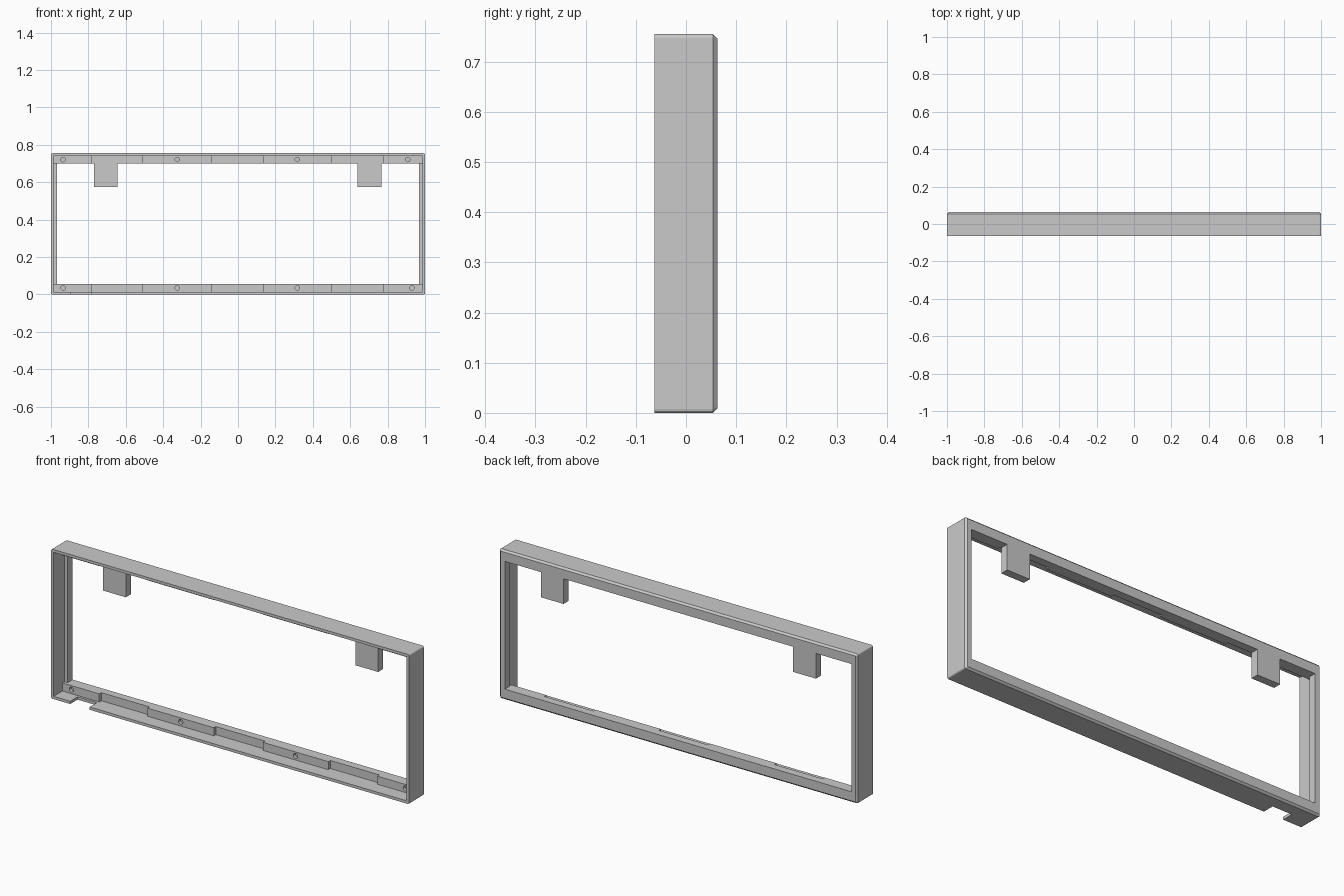
import bpy
import bmesh
from math import cos, sin, pi
from mathutils import Vector

if "Cube" in bpy.data.objects:
    bpy.data.objects.remove(bpy.data.objects["Cube"])

# Overall sizes
HEIGHT, FRONT, BACK = 0.755, -0.063, 0.063
WALL, CHAMFER = 0.014, 0.009
LEDGE_LOW, LEDGE_HIGH = 0.055, 0.70   # window limits in z
PROUD, RECESS = 0.007, 0.023          # front of the bosses and of the thin ledge
WINDOW_X, POCKET_X = 0.968, 1 - WALL

grey = bpy.data.materials.new("grey plastic")
grey.use_nodes = True
colour = (0.59, 0.59, 0.59, 1)
grey.diffuse_color = colour
grey.node_tree.nodes["Principled BSDF"].inputs["Base Color"].default_value = colour


def finish(name, bm):
    bm.normal_update()
    bmesh.ops.recalc_face_normals(bm, faces=bm.faces)
    if bm.calc_volume(signed=True) < 0:
        bmesh.ops.reverse_faces(bm, faces=bm.faces)
    mesh = bpy.data.meshes.new(name)
    bm.to_mesh(mesh)
    bm.free()
    mesh.materials.append(grey)
    bpy.context.collection.objects.link(bpy.data.objects.new(name, mesh))


def rect_loop(bm, y, half, low, high, radius=0):
    """Rectangle of vertices facing y, with four points round each corner."""
    loop = []
    for k in range(4):
        x = (half - radius) * (1 if k in (0, 3) else -1)
        z = high - radius if k < 2 else low + radius
        for j in range(4):
            a = (k + j / 3) * pi / 2
            loop.append(bm.verts.new((x + radius * cos(a), y, z + radius * sin(a))))
    return loop


def bridge(bm, a, b):
    for i in range(len(a)):
        bm.faces.new((a[i - 1], a[i], b[i], b[i - 1]))


# Frame: outer wall, chamfered back, window, ledge and front pocket in one ring
bm = bmesh.new()
rings = [
    rect_loop(bm, FRONT, 1, 0, HEIGHT, 0.008),
    rect_loop(bm, BACK - CHAMFER, 1, 0, HEIGHT, 0.008),
    rect_loop(bm, BACK, 1 - CHAMFER, CHAMFER, HEIGHT - CHAMFER, 0.003),
    rect_loop(bm, BACK, WINDOW_X, LEDGE_LOW, LEDGE_HIGH),
    rect_loop(bm, RECESS, WINDOW_X, LEDGE_LOW, LEDGE_HIGH),
    rect_loop(bm, RECESS, POCKET_X, WALL, HEIGHT - WALL),
    rect_loop(bm, FRONT, POCKET_X, WALL, HEIGHT - WALL),
]
for i, ring in enumerate(rings):
    bridge(bm, rings[i - 1], ring)
bmesh.ops.remove_doubles(bm, verts=bm.verts, dist=0.0001)

# Cable notch through the bottom wall
NOTCH_LEFT, NOTCH_RIGHT, NOTCH_BACK = -0.893, -0.785, -0.005
for co, normal in (((NOTCH_LEFT, 0, 0), (1, 0, 0)), ((NOTCH_RIGHT, 0, 0), (1, 0, 0)),
                   ((0, NOTCH_BACK, 0), (0, 1, 0))):
    floor = [f for f in bm.faces if f.calc_center_median().z < WALL + 0.001]
    parts = set(floor) | {e for f in floor for e in f.edges} | {v for f in floor for v in f.verts}
    bmesh.ops.bisect_plane(bm, geom=list(parts), dist=0.00001, plane_co=co, plane_no=normal)
gap = []
for f in bm.faces:
    c = f.calc_center_median()
    if NOTCH_LEFT < c.x < NOTCH_RIGHT and c.y < NOTCH_BACK and c.z < WALL + 0.001:
        gap.append(f)
bmesh.ops.delete(bm, geom=gap, context="FACES")
for e in [e for e in bm.edges if e.is_boundary and all(v.co.z < 0.001 for v in e.verts)]:
    a, b = e.verts
    top = [min(bm.verts, key=lambda v: (v.co - p.co - Vector((0, 0, WALL))).length) for p in (b, a)]
    bm.faces.new((a, b, *top))
finish("frame", bm)


# Screw bosses: raised blocks on the ledge, each with a round hole
def boss(name, x0, x1, z0, z1, hole_x, hole_z):
    bm = bmesh.new()
    outline = [(x0, z0), (x1, z0), (x1, z1), (x0, z1)]
    hole = [(hole_x + 0.012 * cos(i * pi / 10), hole_z + 0.012 * sin(i * pi / 10))
            for i in range(20)]
    loops = {}
    for y in (PROUD, RECESS + 0.001):
        loops[y] = [[bm.verts.new((x, y, z)) for x, z in path] for path in (outline, hole)]
        edges = [bm.edges.new((lp[i - 1], lp[i])) for lp in loops[y] for i in range(len(lp))]
        bmesh.ops.triangle_fill(bm, use_beauty=True, edges=edges, normal=(0, -1, 0))
    for near, far in zip(*loops.values()):
        bridge(bm, near, far)
    finish(name, bm)


EMBED = 0.003   # how far bosses sink into the walls
SPANS = ((-POCKET_X - EMBED, -0.78), (-0.51, -0.14), (0.135, 0.50), (0.775, POCKET_X + EMBED))
for side, z0, z1, hole_z, last in (
        ("bottom", WALL - EMBED, LEDGE_LOW, 0.035, 0.93),
        ("top", LEDGE_HIGH, HEIGHT - WALL + EMBED, 0.721, 0.908)):
    for n, (span, hole_x) in enumerate(zip(SPANS, (-0.935, -0.325, 0.317, last))):
        boss(f"{side}_screw_boss_{n + 1}", *span, z0, z1, hole_x, hole_z)

# Tabs hanging from the top ledge
for name, x0, x1 in (("right_tab", -0.77, -0.643), ("left_tab", 0.64, 0.767)):
    bm = bmesh.new()
    bmesh.ops.create_cube(bm, size=1)
    for v in bm.verts:
        v.co.x = x0 if v.co.x < 0 else x1
        v.co.y = RECESS if v.co.y < 0 else BACK
        v.co.z = 0.573 if v.co.z < 0 else LEDGE_HIGH
    finish(name, bm)
